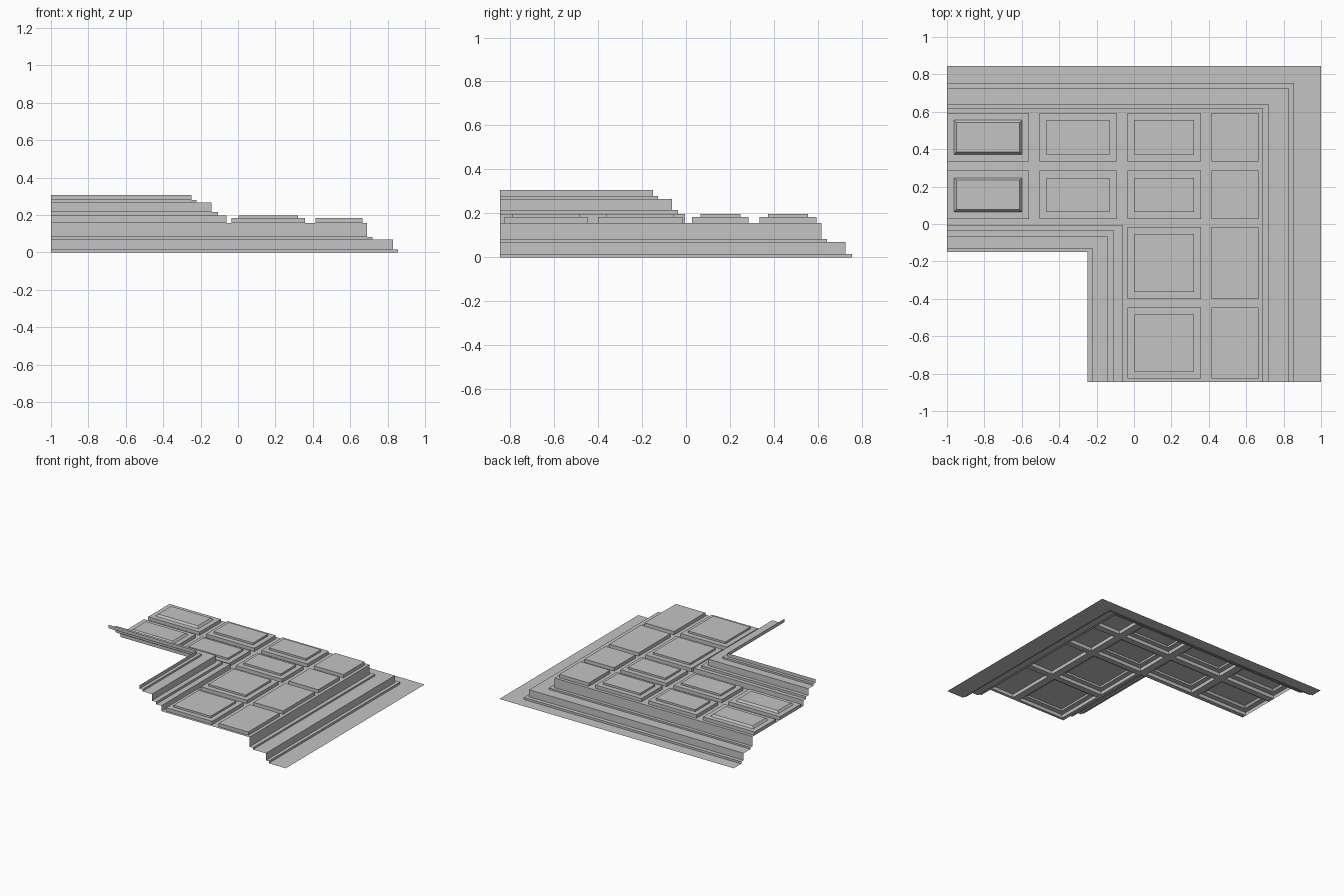
import bpy

cube = bpy.data.objects.get("Cube")
if cube:
    bpy.data.objects.remove(cube, do_unlink=True)

COLOUR = (0.55, 0.55, 0.55, 1)
plaster = bpy.data.materials.new("plaster_grey")
plaster.use_nodes = True
plaster.diffuse_color = COLOUR
plaster.node_tree.nodes["Principled BSDF"].inputs["Base Color"].default_value = COLOUR

LEFT, FRONT = -1.0, -0.846
RIB_Z, PANEL_Z, FIELD_Z = 0.157, 0.183, 0.198


def add_object(name, verts, faces):
    mesh = bpy.data.meshes.new(name)
    mesh.from_pydata(verts, [], faces)
    mesh.materials.append(plaster)
    obj = bpy.data.objects.new(name, mesh)
    bpy.context.collection.objects.link(obj)
    return obj


def sweep_corner(name, profile):
    """Sweep a stepped profile along the two arms, mitred at the corner."""
    verts, faces = [], []
    for x, y, z in profile:
        verts += [(LEFT, y, z), (x, y, z), (x, FRONT, z)]
    for k in range(len(profile) - 1):
        for j in range(2):
            a = 3 * k + j
            faces.append((a, a + 1, a + 4, a + 3))
    return add_object(name, verts, faces)


def stepped(edges, heights):
    """Turn step edges and tread heights into a profile of risers and treads."""
    profile = []
    for (x, y), (low, high) in zip(edges, heights):
        profile += [(x, y, low), (x, y, high)]
    return profile


def raised_panel(name, rings):
    """Stack rectangular rings (x0, x1, y0, y1, z) and cap the last one."""
    verts, faces = [], []
    for x0, x1, y0, y1, z in rings:
        verts += [(x0, y0, z), (x1, y0, z), (x1, y1, z), (x0, y1, z)]
    for k in range(len(rings) - 1):
        for i in range(4):
            a, b = 4 * k + i, 4 * k + (i + 1) % 4
            faces.append((a, b, b + 4, a + 4))
    n = len(verts)
    faces.append((n - 4, n - 3, n - 2, n - 1))
    return add_object(name, verts, faces)


# Outer moulding: steps down to a flat flange
outer = stepped([(0.69, 0.617), (0.72, 0.642), (0.83, 0.725), (0.855, 0.755)],
                [(RIB_Z, 0.083), (0.083, 0.07), (0.07, 0.016), (0.016, 0)])
sweep_corner("outer_moulding", outer + [(1.0, 0.846, 0)])

# Inner moulding: steps up to the opening
inner = stepped([(-0.062, -0.005), (-0.106, -0.036), (-0.143, -0.064),
                 (-0.223, -0.127), (-0.248, -0.15)],
                [(RIB_Z, 0.198), (0.198, 0.216), (0.216, 0.266),
                 (0.266, 0.28), (0.28, 0.306)])
sweep_corner("inner_moulding", inner[::-1])

# Coffer spans, and the margins of the raised fields inside them
columns = [(LEFT, -0.561), (-0.505, -0.094), (-0.035, 0.358), (0.414, 0.666)]
rows = [(0.334, 0.593), (0.027, 0.285), (-0.401, -0.016), (-0.826, -0.446)]
MARGIN = 0.038
IN_X, IN_Y = -0.062, -0.005


def in_arm(x, y):
    return x > IN_X or y > IN_Y


# Rib grid: the flat cells left between the coffers
xs = sorted({v for c in columns for v in c} | {IN_X, 0.69})
ys = sorted({v for r in rows for v in r} | {IN_Y, 0.617, FRONT})
verts = [(x, y, RIB_Z) for y in ys for x in xs]
faces = []
for j in range(len(ys) - 1):
    for i in range(len(xs) - 1):
        cx, cy = (xs[i] + xs[i + 1]) / 2, (ys[j] + ys[j + 1]) / 2
        coffer = (any(a < cx < b for a, b in columns)
                  and any(a < cy < b for a, b in rows))
        if in_arm(cx, cy) and not coffer:
            a = j * len(xs) + i
            faces.append((a, a + 1, a + 1 + len(xs), a + len(xs)))
add_object("rib_grid", verts, faces)

# Coffers: plain in the last column, bevelled field in the first
for c, (x0, x1) in enumerate(columns):
    for r, (y0, y1) in enumerate(rows):
        if not in_arm((x0 + x1) / 2, (y0 + y1) / 2):
            continue
        rings = [(x0, x1, y0, y1, RIB_Z), (x0, x1, y0, y1, PANEL_Z)]
        if c < 3:
            m, slope = MARGIN, 0.012 if c == 0 else 0
            rings += [(x0 + m, x1 - m, y0 + m, y1 - m, PANEL_Z),
                      (x0 + m + slope, x1 - m - slope,
                       y0 + m + slope, y1 - m - slope, FIELD_Z)]
        raised_panel(f"coffer_{c + 1}_{r + 1}", rings)
